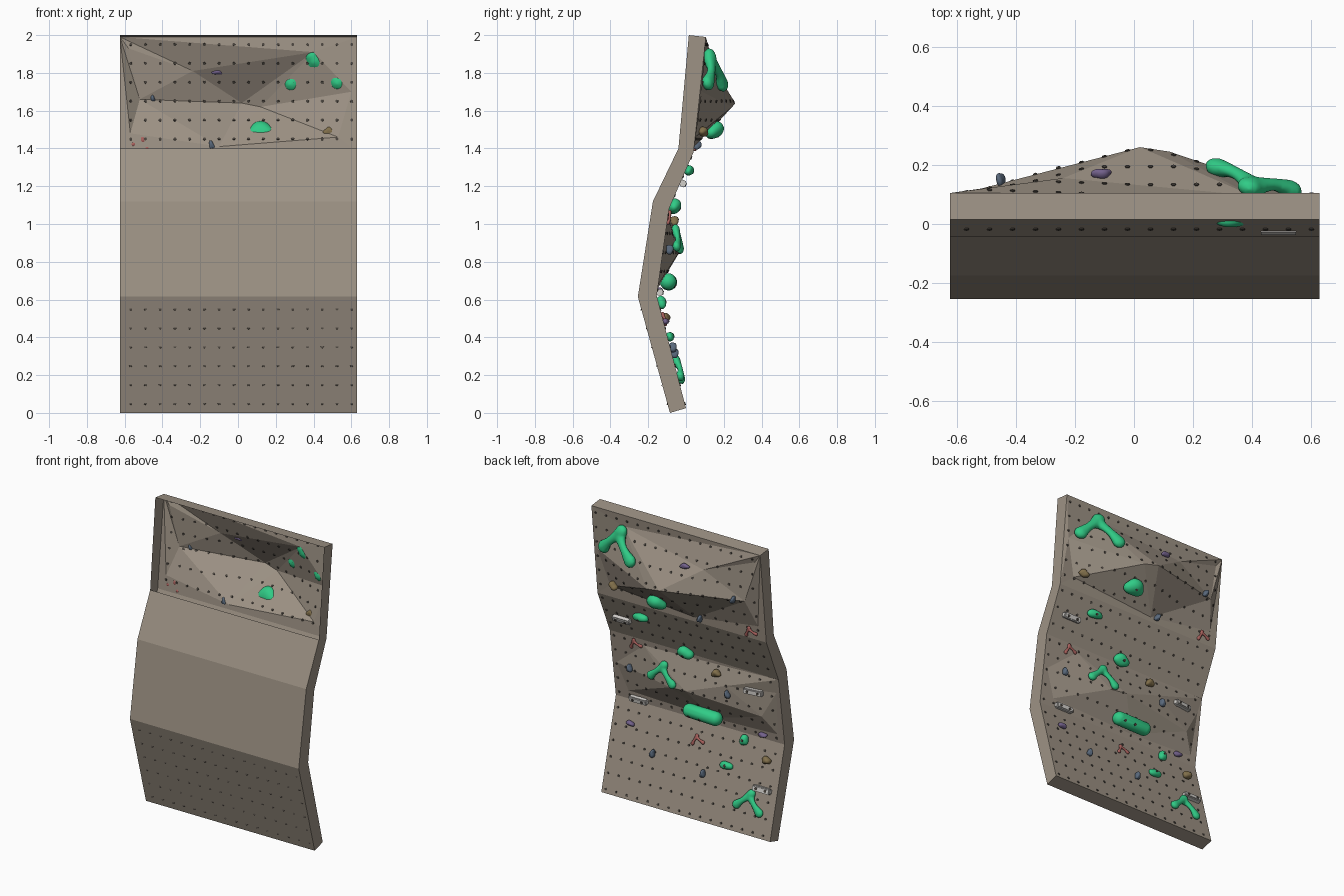
import bpy, bmesh, math, random
from mathutils import Vector, Matrix
from mathutils.geometry import delaunay_2d_cdt
from mathutils.bvhtree import BVHTree

if "Cube" in bpy.data.objects:
    bpy.data.objects.remove(bpy.data.objects["Cube"])

random.seed(4)
XL, XR = -0.625, 0.63
# side profile (y, z): climbing side faces +y, back side faces -y
FACE = [(0, .025), (-.155, .62), (-.09, 1.08), (.04, 1.38), (.105, 1.99)]
BACK = [(-.085, 0), (-.255, .615), (-.175, 1.12), (-.04, 1.4), (.015, 2)]
# faceted bulges in the panels: (x, z, height), keyed by panel number
BULGE = {
    1: [(-.6, .98, 0), (-.25, .95, .05), (.38, 1.04, 0), (.03, .85, .088), (.15, .84, .08),
        (-.5, .8, .04), (-.1, .66, 0), (.53, .68, 0), (.6, .86, 0), (-.58, .68, 0)],
    3: [(-.58, 1.93, 0), (-.24, 1.81, .07), (.4, 1.91, 0), (.02, 1.64, .193), (.12, 1.62, .18),
        (-.52, 1.66, .05), (-.1, 1.41, 0), (.53, 1.46, 0), (.6, 1.7, .01), (-.57, 1.48, 0)],
}


def material(name, rgb):
    m = bpy.data.materials.new(name)
    m.diffuse_color = (*rgb, 1)
    m.use_nodes = True
    m.node_tree.nodes["Principled BSDF"].inputs["Base Color"].default_value = m.diffuse_color
    return m


WALL = material("wall_tan", (.34, .29, .235))
DARK = material("hole_dark", (.07, .06, .05))
GREEN = material("green", (.03, .6, .24))
WHITE = material("white", (.65, .63, .6))
RED = material("red", (.4, .12, .11))
OLIVE = material("olive", (.22, .16, .07))
SLATE = material("slate", (.1, .14, .2))
PURPLE = material("purple", (.17, .12, .26))


def make_object(name, bm, mat, smooth=False):
    me = bpy.data.meshes.new(name)
    bm.to_mesh(me)
    bm.free()
    me.materials.append(mat)
    ob = bpy.data.objects.new(name, me)
    bpy.context.collection.objects.link(ob)
    if smooth:
        for p in me.polygons:
            p.use_smooth = True
    return ob


# climbing surface, with bulges triangulated into panels
bm = bmesh.new()
for i in range(4):
    (y0, z0), (y1, z1) = FACE[i], FACE[i + 1]
    pts = [(XL, z0, 0), (XR, z0, 0), (XR, z1, 0), (XL, z1, 0)] + BULGE.get(i, [])
    # keep the ridge lines of each bulge as edges
    ridges = [(4, 5), (5, 6), (5, 7), (7, 8), (9, 7), (8, 11), (8, 12)] if i in BULGE else []
    vs, _, fs, orig, _, _ = delaunay_2d_cdt([Vector(p[:2]) for p in pts], ridges, [], 0, 1e-5)
    new = []
    for v, o in zip(vs, orig):
        h = pts[o[0]][2] if o else .05
        new.append(bm.verts.new((v.x, y0 + (y1 - y0) * (v.y - z0) / (z1 - z0) + h, v.y)))
    for f in fs:
        bm.faces.new([new[k] for k in f])
bmesh.ops.remove_doubles(bm, verts=bm.verts, dist=1e-4)
tree = BVHTree.FromBMesh(bm)
make_object("climbing_surface", bm, WALL)

# frame: side cheeks, top, bottom and back; the top panel is open behind
bm = bmesh.new()


def quad(*cs):
    bm.faces.new([bm.verts.new(c) for c in cs])


for i in range(4):
    for x in (XL, XR):
        quad(*[(x, *p) for p in (FACE[i], FACE[i + 1], BACK[i + 1], BACK[i])])
    if i < 3:
        quad((XL, *BACK[i]), (XR, *BACK[i]), (XR, *BACK[i + 1]), (XL, *BACK[i + 1]))
for i in (0, 4):
    quad((XL, *FACE[i]), (XR, *FACE[i]), (XR, *BACK[i]), (XL, *BACK[i]))
bmesh.ops.remove_doubles(bm, verts=bm.verts, dist=1e-4)
make_object("wall_frame", bm, WALL)


def surface(x, z, lift=0):
    """Frame on the climbing surface: X = world x, Y = up the wall, Z = outward."""
    p, n, _, _ = tree.ray_cast(Vector((x, 1, z)), Vector((0, -1, 0)))
    if n.y < 0:
        n = -n
    right = Vector((1, 0, 0))
    right = (right - n * right.dot(n)).normalized()
    up = n.cross(right)
    if up.z < 0:
        up, right = -up, -right
    m = Matrix((right, up, n)).transposed().to_4x4()
    m.translation = p + n * lift
    return m


# grid of bolt holes on the climbing side, and on the lower back
bm = bmesh.new()
for r in range(20):
    for c in range(16):
        x, z = -.568 + c * .078, .05 + r * .1
        bmesh.ops.create_cone(bm, cap_ends=True, segments=8, radius1=.008, radius2=.008,
                              depth=.008, matrix=surface(x, z))
        if r < 6:
            y = BACK[0][0] + (BACK[1][0] - BACK[0][0]) * z / .615
            bmesh.ops.create_cone(bm, cap_ends=True, segments=8, radius1=.008, radius2=.008, depth=.003,
                                  matrix=Matrix.Translation((x, y, z)) @ Matrix.Rotation(math.radians(74), 4, 'X'))
make_object("bolt_holes", bm, DARK)


def bolt(x, z, lift):
    b = bmesh.new()
    bmesh.ops.create_cone(b, cap_ends=True, segments=10, radius1=.009, radius2=.009,
                          depth=.006, matrix=surface(x, z, lift))
    make_object("hold_bolt", b, DARK)


def blob(name, x, z, size, mat, turn=0, lumpy=.12):
    """Rounded hold: squashed, slightly uneven sphere."""
    b = bmesh.new()
    bmesh.ops.create_icosphere(b, subdivisions=3, radius=1)
    ph = random.uniform(0, 6)
    for v in b.verts:
        v.co *= 1 + lumpy * math.sin(3 * v.co.x + ph) * math.cos(2.5 * v.co.y - ph)
    b.transform(surface(x, z, size[2] * .6) @ Matrix.Rotation(turn, 4, 'Z') @ Matrix.Diagonal((*size, 1)))
    return make_object(name, b, mat, True)


def branch(name, x, z, s, mat, turn=0):
    """Forked hold: a thick head with two drooping arms."""
    b = bmesh.new()
    arms = [((0, .35), (-.85, -.4)), ((0, .35), (.85, -.55)), ((0, .35), (.1, .5))]
    for (ax, ay), (bx, by) in arms:
        for k in range(9):
            t = k / 8
            rad = .3 - .1 * math.sin(t * math.pi)
            pos = (ax + (bx - ax) * t, ay + (by - ay) * t, .18 + .12 * math.sin(t * 3.1))
            bmesh.ops.create_icosphere(b, subdivisions=2, radius=rad, matrix=Matrix.Translation(pos))
    b.transform(Matrix.Rotation(turn, 4, 'Z') @ Matrix.Diagonal((s, s, s * .75, 1)))
    ob = make_object(name, b, mat)
    ob.matrix_world = surface(x, z)
    rm = ob.modifiers.new("fuse", 'REMESH')
    rm.mode, rm.voxel_size, rm.use_smooth_shade = 'VOXEL', s * .07, True
    sm = ob.modifiers.new("soften", 'SMOOTH')
    sm.iterations = 6


def bar(x, z):
    """White edge hold: bevelled bar with two bolts."""
    b = bmesh.new()
    bmesh.ops.create_cube(b, size=1, matrix=surface(x, z, .014) @ Matrix.Diagonal((.13, .036, .034, 1)))
    bmesh.ops.bevel(b, geom=b.edges[:], offset=.006, segments=2, affect='EDGES')
    make_object("edge_hold", b, WHITE)
    for dx in (-.035, .035):
        bolt(x + dx, z, .031)


# large green holds
branch("large_fork_hold", .40, 1.81, .15, GREEN)
branch("middle_fork_hold", .21, .92, .1, GREEN)
branch("low_fork_hold", -.44, .23, .1, GREEN)
for x, z, size in [(.12, 1.51, (.07, .055, .04)), (.33, 1.29, (.06, .028, .026)), (.05, 1.1, (.055, .04, .035)),
                   (-.34, .58, (.03, .036, .025)), (-.24, .4, (.05, .025, .022))]:
    blob("green_hold", x, z, size, GREEN)
    bolt(x, z, size[2] * 1.55)

# long green rail, a capsule
b = bmesh.new()
bmesh.ops.create_uvsphere(b, u_segments=20, v_segments=12, radius=.045)
for v in b.verts:
    v.co.x += math.copysign(.095, v.co.x)
b.transform(surface(-.06, .71, .03))
make_object("rail_hold", b, GREEN, True)
for dx in (-.08, 0, .08):
    bolt(-.06 + dx, .71, .074)

# white bars
for x, z in [(.49, 1.22), (-.45, .96), (.45, .64), (-.52, .32)]:
    bar(x, z)

# small red forks
for x, z in [(-.51, 1.43), (.445, 1.04), (0, .5)]:
    branch("red_fork_hold", x, z, .045, RED, .4)

# small footholds
for mat, name, size, spots in [
        (OLIVE, "olive_hold", (.032, .024, .025), [(.475, 1.49), (-.18, 1.01), (-.52, .5)]),
        (SLATE, "slate_hold", (.016, .026, .022), [(-.45, 1.66), (-.14, 1.42), (-.27, .9), (.48, .86),
                                                   (.3, .34), (-.08, .31)]),
        (PURPLE, "purple_hold", (.032, .016, .018), [(-.11, 1.8), (.49, .48), (-.47, .65)])]:
    for x, z in spots:
        blob(name, x, z, size, mat, random.uniform(-.3, .3), .2)
